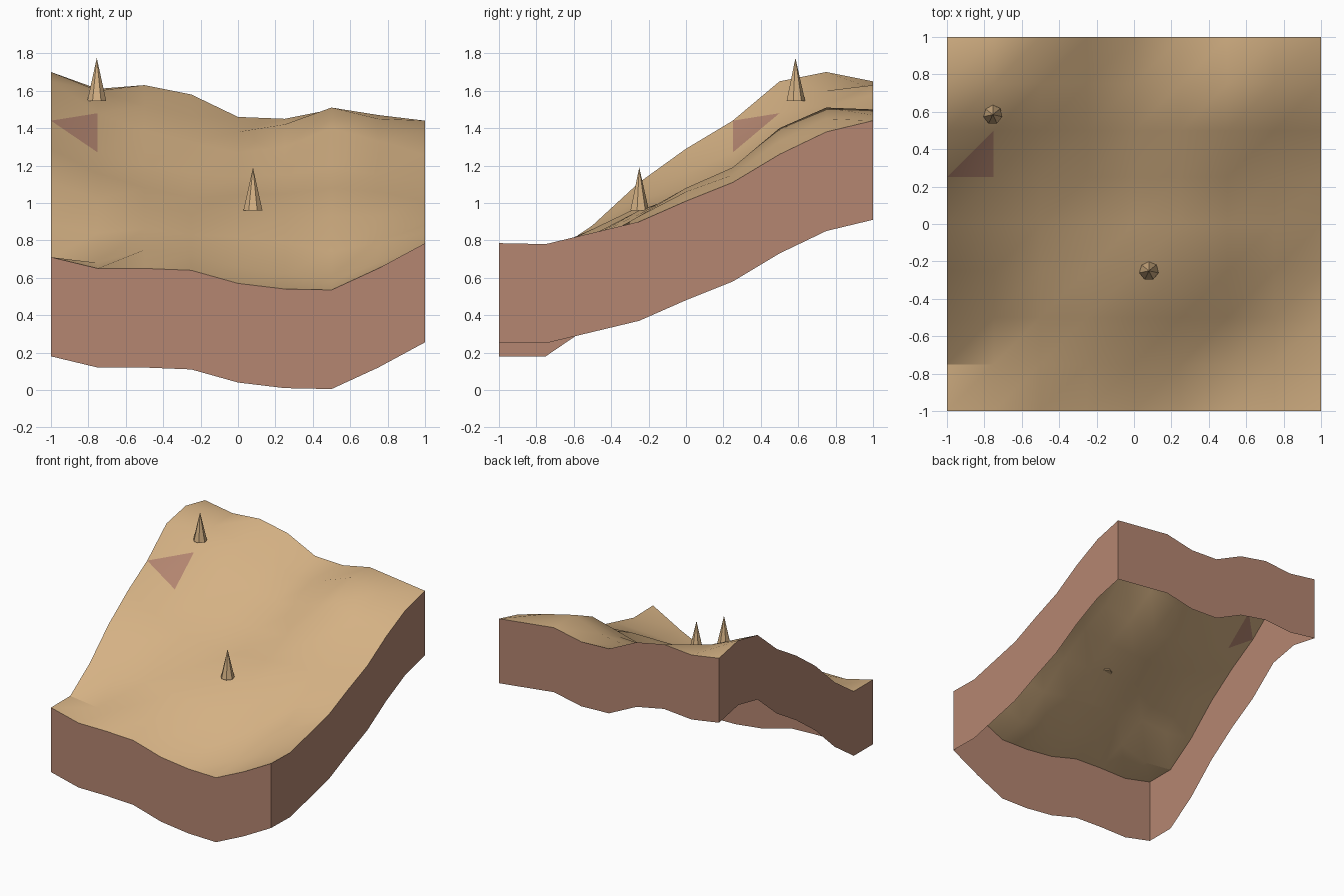
import bpy
import bmesh
import math

cube = bpy.data.objects.get("Cube")
if cube:
    bpy.data.objects.remove(cube, do_unlink=True)

STEP = 0.25          # grid spacing of the terrain
SKIRT_DEPTH = 0.53   # height of the side walls

# Ground heights in hundredths: one row per x from left to right, front to back
HEIGHTS = [
    [71, 71, 88, 111, 129, 144, 165, 170, 165],
    [65, 68, 84, 102, 116, 127, 148, 160, 161],
    [65, 75, 86, 98, 108, 120, 138, 152, 163],
    [64, 72, 83, 95, 103, 116, 132, 146, 158],
    [57, 66, 82, 96, 104, 114, 127, 138, 146],
    [54, 62, 79, 94, 105, 115, 130, 142, 145],
    [53.5, 58, 74, 93, 108, 119, 140, 151, 150],
    [65, 68, 79, 93, 106, 115, 133, 145, 147],
    [78.5, 78, 84, 90, 101, 111, 126, 138, 144],
]
LAST = len(HEIGHTS) - 1


def make_material(name, color):
    mat = bpy.data.materials.new(name)
    mat.use_nodes = True
    rgba = (*color, 1.0)
    mat.diffuse_color = rgba
    mat.node_tree.nodes["Principled BSDF"].inputs["Base Color"].default_value = rgba
    return mat


def add_object(name, bm, materials):
    mesh = bpy.data.meshes.new(name)
    bm.to_mesh(mesh)
    bm.free()
    for mat in materials:
        mesh.materials.append(mat)
    obj = bpy.data.objects.new(name, mesh)
    bpy.context.scene.collection.objects.link(obj)
    return obj


def smooth(obj, degrees):
    bpy.ops.object.select_all(action="DESELECT")
    obj.select_set(True)
    bpy.context.view_layer.objects.active = obj
    bpy.ops.object.shade_smooth_by_angle(angle=math.radians(degrees))


def ground_point(i, j):
    return (i * STEP - 1, j * STEP - 1, HEIGHTS[i][j] / 100)


sand = make_material("sand", (0.66, 0.44, 0.23))
clay = make_material("clay", (0.46, 0.24, 0.165))

# Terrain surface: every grid cell is split along the same diagonal
bm = bmesh.new()
grid = [[bm.verts.new(ground_point(i, j)) for j in range(LAST + 1)]
        for i in range(LAST + 1)]
for i in range(LAST):
    for j in range(LAST):
        a, b = grid[i][j], grid[i + 1][j]
        c, d = grid[i + 1][j + 1], grid[i][j + 1]
        lower = bm.faces.new((a, b, c))
        bm.faces.new((a, c, d))
        # One bare clay patch on the steep slope
        if (i, j) == (0, 5):
            lower.material_index = 1
terrain = add_object("terrain_surface", bm, [sand, clay])
smooth(terrain, 30)

# Side walls: the border of the terrain dropped straight down, open below
border = [(i, 0) for i in range(LAST)]
border += [(LAST, j) for j in range(LAST)]
border += [(LAST - i, LAST) for i in range(LAST)]
border += [(0, LAST - j) for j in range(LAST)]
bm = bmesh.new()
top = [bm.verts.new(ground_point(i, j)) for i, j in border]
low = [bm.verts.new((v.co.x, v.co.y, v.co.z - SKIRT_DEPTH)) for v in top]
for k in range(len(top)):
    n = (k + 1) % len(top)
    bm.faces.new((low[k], low[n], top[n], top[k]))
add_object("side_walls", bm, [clay])


# Pointed seven-sided spikes standing on the ground
def add_spike(name, x, y, base, height):
    bm = bmesh.new()
    bmesh.ops.create_cone(bm, cap_ends=True, segments=7, radius1=0.052,
                          radius2=0, depth=height)
    bmesh.ops.translate(bm, verts=bm.verts, vec=(x, y, base + height / 2))
    add_object(name, bm, [sand])


add_spike("front_spike", 0.08, -0.25, 0.96, 0.23)
add_spike("back_spike", -0.755, 0.585, 1.545, 0.23)
